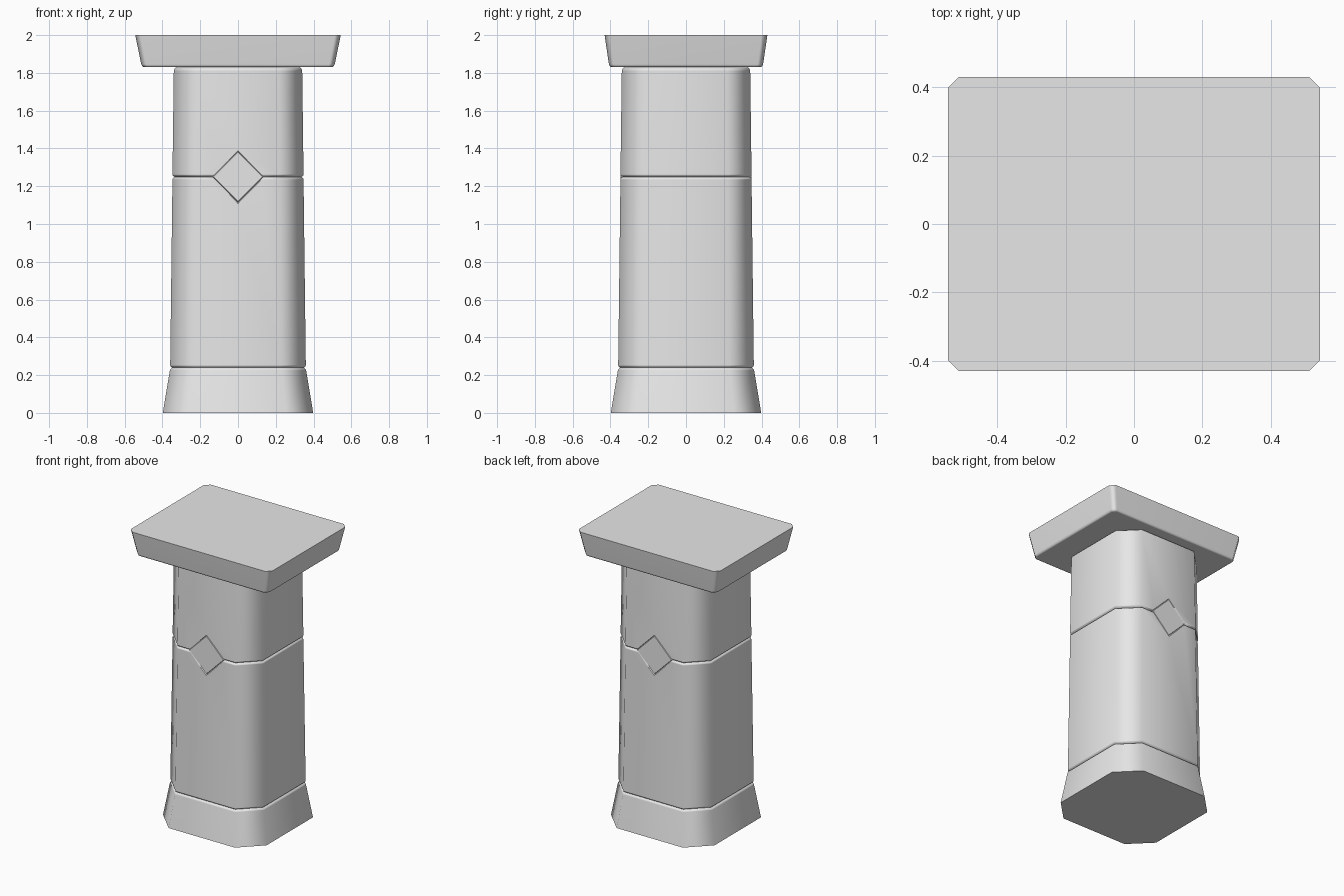
import bpy, bmesh, math

if "Cube" in bpy.data.objects:
    bpy.data.objects.remove(bpy.data.objects["Cube"])

stone = bpy.data.materials.new("grey stone")
stone.use_nodes = True
GREY = (0.8, 0.8, 0.8, 1)
stone.diffuse_color = GREY
stone.node_tree.nodes["Principled BSDF"].inputs["Base Color"].default_value = GREY


def ring(hx, hy, c, z):
    """Rectangle with cut corners, counter-clockwise."""
    return [(hx - c, -hy, z), (hx, c - hy, z), (hx, hy - c, z), (hx - c, hy, z),
            (c - hx, hy, z), (-hx, hy - c, z), (-hx, c - hy, z), (c - hx, -hy, z)]


def loft(name, rings):
    """Skin a stack of equal rings and close both ends."""
    bm = bmesh.new()
    loops = [[bm.verts.new(p) for p in r] for r in rings]
    for low, high in zip(loops, loops[1:]):
        n = len(low)
        for i in range(n):
            j = (i + 1) % n
            bm.faces.new((low[i], low[j], high[j], high[i]))
    bm.faces.new(loops[0][::-1])
    bm.faces.new(loops[-1])
    bmesh.ops.recalc_face_normals(bm, faces=bm.faces)
    mesh = bpy.data.meshes.new(name)
    bm.to_mesh(mesh)
    bm.free()
    mesh.materials.append(stone)
    obj = bpy.data.objects.new(name, mesh)
    bpy.context.collection.objects.link(obj)
    return obj


def smooth(obj):
    """Soft chamfers, with broad faces kept flat."""
    bpy.ops.object.select_all(action='DESELECT')
    obj.select_set(True)
    bpy.context.view_layer.objects.active = obj
    bpy.ops.object.shade_smooth_by_angle(angle=math.radians(50))
    mod = obj.modifiers.new("weighted normals", 'WEIGHTED_NORMAL')
    mod.keep_sharp = True


def diamond(r, y, z=1.25):
    return [(r, y, z), (0, y, z + r), (-r, y, z), (0, y, z - r)]


# Pillar: flared foot, long shaft and upper block, parted by V grooves
profile = [(0, 0.398), (0.225, 0.361), (0.232, 0.358), (0.239, 0.349),
           (0.246, 0.357), (0.253, 0.359), (1.235, 0.347), (1.242, 0.345),
           (1.249, 0.336), (1.256, 0.345), (1.263, 0.347), (1.81, 0.340),
           (1.823, 0.336), (1.83, 0.326)]
pillar = loft("pillar", [ring(h, h, 0.36 * h, z) for z, h in profile])

# Diamond recess on the front and back faces
for side, name in ((-1, "front"), (1, "back")):
    cutter = loft(name + "_diamond_cutter",
                  [diamond(0.126, side * 0.333), diamond(0.146, side * 0.353)])
    cutter.hide_render = True
    cutter.hide_viewport = True
    cut = pillar.modifiers.new(name + " recess", 'BOOLEAN')
    cut.operation = 'DIFFERENCE'
    cut.solver = 'EXACT'
    cut.object = cutter

# Bake the recesses so that the smoothing follows the cut edges
graph = bpy.context.evaluated_depsgraph_get()
baked = bpy.data.meshes.new_from_object(pillar.evaluated_get(graph))
pillar.modifiers.clear()
pillar.data = baked
for obj in list(bpy.data.objects):
    if obj.name.endswith("_diamond_cutter"):
        bpy.data.objects.remove(obj)
smooth(pillar)

# Diamond tablets, almost flush with the pillar
for side, name in ((-1, "front"), (1, "back")):
    tablet = loft(name + "_diamond",
                  [diamond(0.135, side * 0.330), diamond(0.135, side * 0.341),
                   diamond(0.130, side * 0.346)])
    smooth(tablet)

# Overhanging cap with a rounded lower edge
cap = loft("cap", [ring(hx, hy, c, z) for z, hx, hy, c in (
    (1.83, 0.497, 0.395, 0.022), (1.834, 0.506, 0.403, 0.026),
    (1.845, 0.512, 0.408, 0.03), (2.0, 0.544, 0.431, 0.032))])
smooth(cap)
